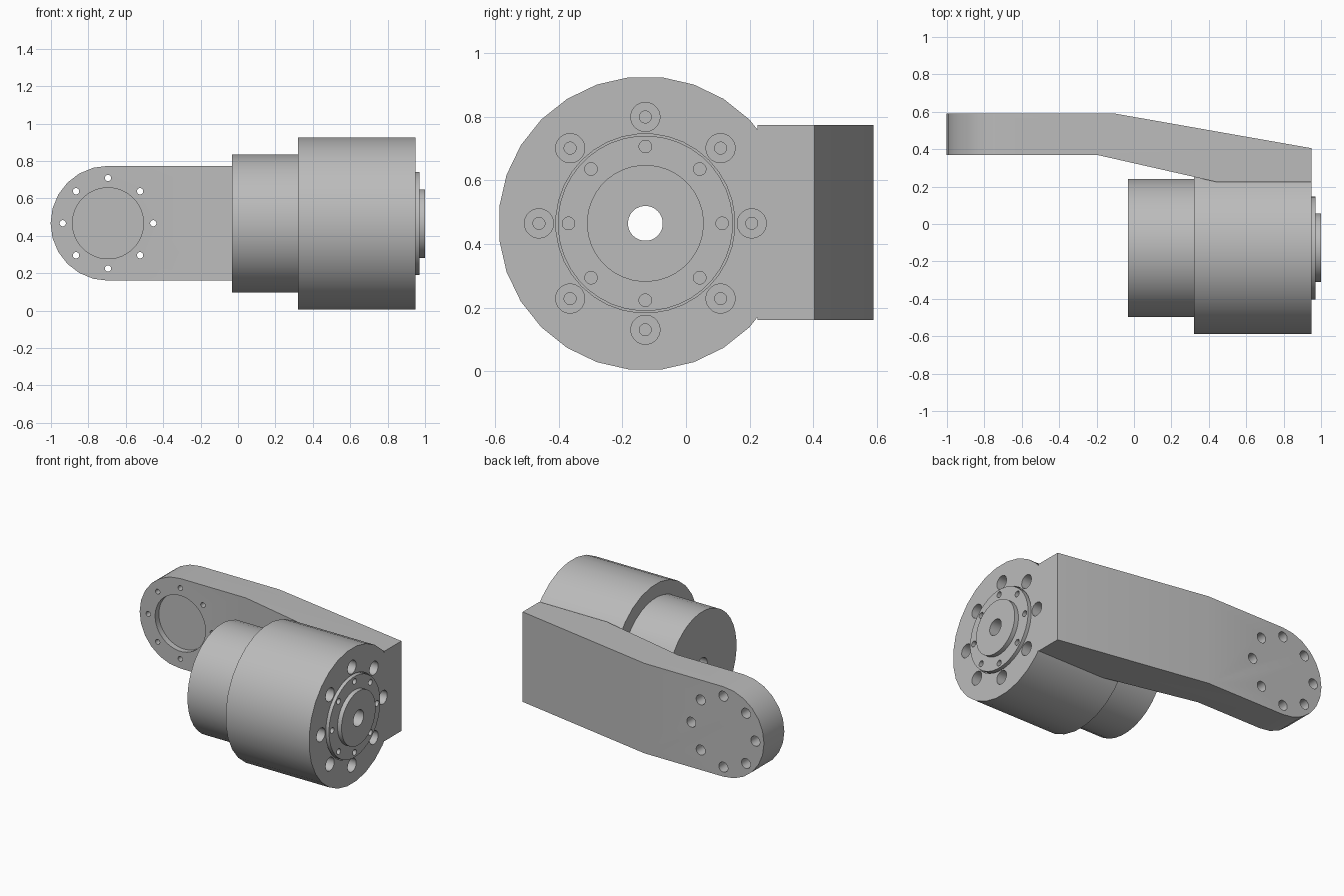
import bpy
import bmesh
from math import cos, sin, pi, radians
from mathutils import Vector

if "Cube" in bpy.data.objects:
    bpy.data.objects.remove(bpy.data.objects["Cube"], do_unlink=True)

grey = bpy.data.materials.new("machined grey")
grey.use_nodes = True
colour = (0.5, 0.5, 0.5, 1)
grey.diffuse_color = colour
grey.node_tree.nodes["Principled BSDF"].inputs["Base Color"].default_value = colour

AXIS_Y, AXIS_Z = -0.128, 0.465      # motor axis, running along x
END_X, END_Z, END_R = -0.695, 0.467, 0.307   # rounded end of the arm


def prism(name, outlines, sweep):
    """Extrude one or more closed outlines along a vector."""
    bm = bmesh.new()
    for outline in outlines:
        face = bm.faces.new([bm.verts.new(p) for p in outline])
        top = bmesh.ops.extrude_face_region(bm, geom=[face], use_keep_orig=True)["geom"]
        verts = [v for v in top if isinstance(v, bmesh.types.BMVert)]
        bmesh.ops.translate(bm, verts=verts, vec=Vector(sweep))
    bmesh.ops.recalc_face_normals(bm, faces=bm.faces)
    mesh = bpy.data.meshes.new(name)
    bm.to_mesh(mesh)
    bm.free()
    mesh.materials.append(grey)
    obj = bpy.data.objects.new(name, mesh)
    bpy.context.collection.objects.link(obj)
    return obj


def circle(r, n):
    return [(r * cos((k + 0.5) * 2 * pi / n), r * sin((k + 0.5) * 2 * pi / n))
            for k in range(n)]


def x_discs(name, r, x0, x1, n=48, ring=None):
    """Cylinder along the motor axis, or eight of them on a bolt circle."""
    centres = [(ring * cos(k * pi / 4), ring * sin(k * pi / 4)) for k in range(8)] if ring else [(0, 0)]
    rings = [[(x0, AXIS_Y + cy + a, AXIS_Z + cz + b) for a, b in circle(r, n)] for cy, cz in centres]
    return prism(name, rings, (x1 - x0, 0, 0))


def y_discs(name, r, y0, y1, n=20, ring=None):
    """Cylinder through the arm end, or eight of them on a bolt circle."""
    centres = [(ring * cos(k * pi / 4), ring * sin(k * pi / 4)) for k in range(8)] if ring else [(0, 0)]
    rings = [[(END_X + cx + a, y0, END_Z + cz + b) for a, b in circle(r, n)] for cx, cz in centres]
    return prism(name, rings, (0, y1 - y0, 0))


def combine(obj, other, operation="DIFFERENCE"):
    """Apply a boolean and remove the helper."""
    other.hide_render = True
    mod = obj.modifiers.new("boolean", "BOOLEAN")
    mod.operation, mod.solver, mod.object = operation, "EXACT", other
    bpy.ops.object.select_all(action="DESELECT")
    bpy.context.view_layer.objects.active = obj
    obj.select_set(True)
    bpy.ops.object.modifier_apply(modifier=mod.name)
    bpy.data.objects.remove(other, do_unlink=True)


# Cranked arm: plan profile trimmed by a round-ended side outline
plan = [(-1.01, 0.59), (-0.1, 0.59), (0.95, 0.405), (0.95, 0.225),
        (0.44, 0.225), (-0.2, 0.37), (-1.01, 0.37)]
arm = prism("arm_and_housing", [[(x, y, 0.1) for x, y in plan]], (0, 0, 0.8))
arc = [(END_X - END_R * sin(k * pi / 12), 0, END_Z + END_R * cos(k * pi / 12)) for k in range(13)]
outline = arc + [(1.1, 0, END_Z - END_R), (1.1, 0, END_Z + END_R)]
combine(arm, prism("end_trim", [outline], (0, 1, 0)), "INTERSECT")

# Gear housing merged with the arm
combine(arm, x_discs("housing", 0.463, 0.32, 0.95, 28), "UNION")

# Pocket, centre bore and counterbored bolt holes in the housing
combine(arm, x_discs("pocket", 0.282, 0.92, 1.1, 36))
combine(arm, x_discs("bore", 0.055, 0.2, 1.1, 28))
combine(arm, x_discs("counterbores", 0.046, 0.86, 1.1, 24, 0.335))
combine(arm, x_discs("bolt_holes", 0.019, 0.7, 1.1, 16, 0.335))

# Bearing recess and mounting holes in the arm end
combine(arm, y_discs("recess", 0.19, 0.2, 0.41, 40))
combine(arm, y_discs("mount_holes", 0.017, 0.2, 0.8, 16, 0.242))
combine(arm, y_discs("mount_counterbores", 0.034, 0.48, 0.8, 20, 0.242))

# Motor behind the housing
motor = x_discs("motor", 0.37, -0.033, 0.32, 36)
combine(motor, x_discs("bore", 0.055, -0.2, 0.5, 28))

# Output flange with tapped holes
flange = x_discs("output_flange", 0.276, 0.92, 0.97, 40)
combine(flange, x_discs("bore", 0.055, 0.8, 1.1, 28))
combine(flange, x_discs("tapped_holes", 0.02, 0.925, 1.1, 16, 0.242))

# Raised hub on the flange
hub = x_discs("output_hub", 0.184, 0.97, 1.0, 40)
combine(hub, x_discs("bore", 0.055, 0.8, 1.1, 28))

for part in (arm, motor, flange, hub):
    bpy.ops.object.select_all(action="DESELECT")
    bpy.context.view_layer.objects.active = part
    part.select_set(True)
    bpy.ops.object.shade_smooth_by_angle(angle=radians(30))
